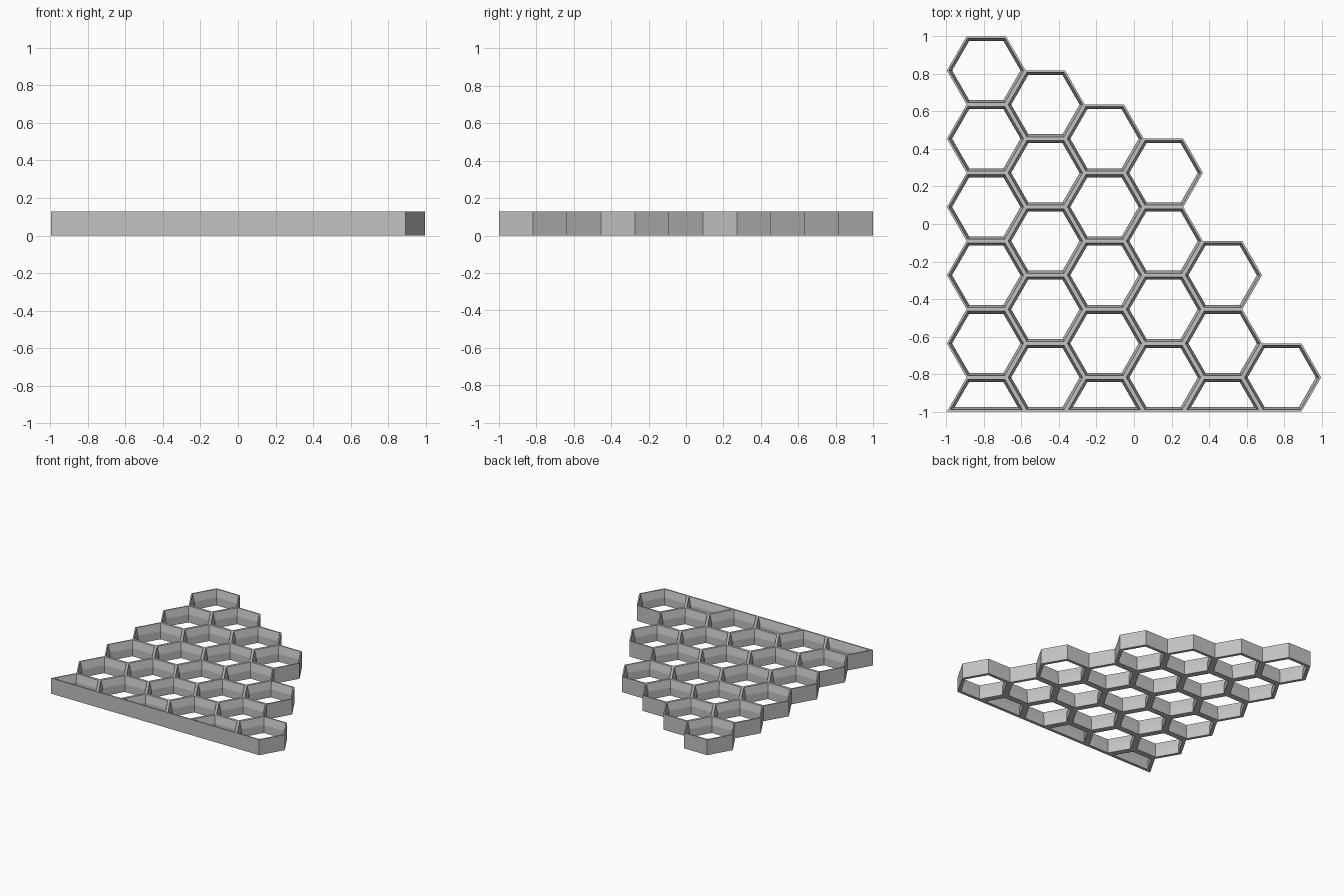
import bpy, bmesh, math
from mathutils import Vector

cube = bpy.data.objects.get("Cube")
if cube:
    bpy.data.objects.remove(cube, do_unlink=True)

PITCH = 2 / 5.5                  # distance across the flats of a cell
R = PITCH / math.sqrt(3)         # corner radius of a cell
HEIGHT = 0.127
COUNTS = [6, 5, 5, 4, 3, 1]      # cells in each column

grey = bpy.data.materials.new("grey")
grey.use_nodes = True
COLOUR = (0.54, 0.54, 0.54, 1)
grey.diffuse_color = COLOUR
grey.node_tree.nodes["Principled BSDF"].inputs["Base Color"].default_value = COLOUR


def cell_outline(cx, cy, half):
    """Counter-clockwise hexagon, or its upper half."""
    angles = [math.radians(60 * i) for i in range(4 if half else 6)]
    return [Vector((cx + R * math.cos(a), cy + R * math.sin(a))) for a in angles]


def inset(points, d):
    """Offset a convex outline inwards by d."""
    result = []
    for i, p in enumerate(points):
        a = (p - points[i - 1]).normalized()
        b = (points[(i + 1) % len(points)] - p).normalized()
        n1, n2 = Vector((-a.y, a.x)), Vector((-b.y, b.x))
        result.append(p + (n1 + n2) * d / (1 + n1.dot(n2)))
    return result


def add_cell(bm, outline):
    """Top rim, flared upper wall, straight lower wall and bottom rim."""
    profile = [(0, HEIGHT), (0.01, HEIGHT), (0.024, 0.065), (0.024, 0), (0, 0)]
    rings = [[bm.verts.new((p.x, p.y, z)) for p in inset(outline, d)]
             for d, z in profile]
    n = len(outline)
    for upper, lower in zip(rings, rings[1:]):
        for i in range(n):
            j = (i + 1) % n
            bm.faces.new((upper[i], upper[j], lower[j], lower[i]))


# Honeycomb cells, the even columns starting with a half cell at the front
bm = bmesh.new()
for col, count in enumerate(COUNTS):
    cx = (1.5 * col - 3.75) * R
    for row in range(count):
        cy = -1 + PITCH * (row + 0.5 * (col % 2))
        add_cell(bm, cell_outline(cx, cy, col % 2 == 0 and row == 0))
bmesh.ops.remove_doubles(bm, verts=bm.verts, dist=0.0005)

# Outer wall, dropped from the border of the top rim
border = [e for e in bm.edges if e.is_boundary
          and all(v.co.z > HEIGHT / 2 for v in e.verts)]
new = bmesh.ops.extrude_edge_only(bm, edges=border)["geom"]
for v in new:
    if isinstance(v, bmesh.types.BMVert):
        v.co.z = 0
bmesh.ops.remove_doubles(bm, verts=bm.verts, dist=0.0005)
bmesh.ops.recalc_face_normals(bm, faces=bm.faces)

mesh = bpy.data.meshes.new("honeycomb_panel")
bm.to_mesh(mesh)
bm.free()
mesh.materials.append(grey)
panel = bpy.data.objects.new("honeycomb_panel", mesh)
bpy.context.collection.objects.link(panel)
